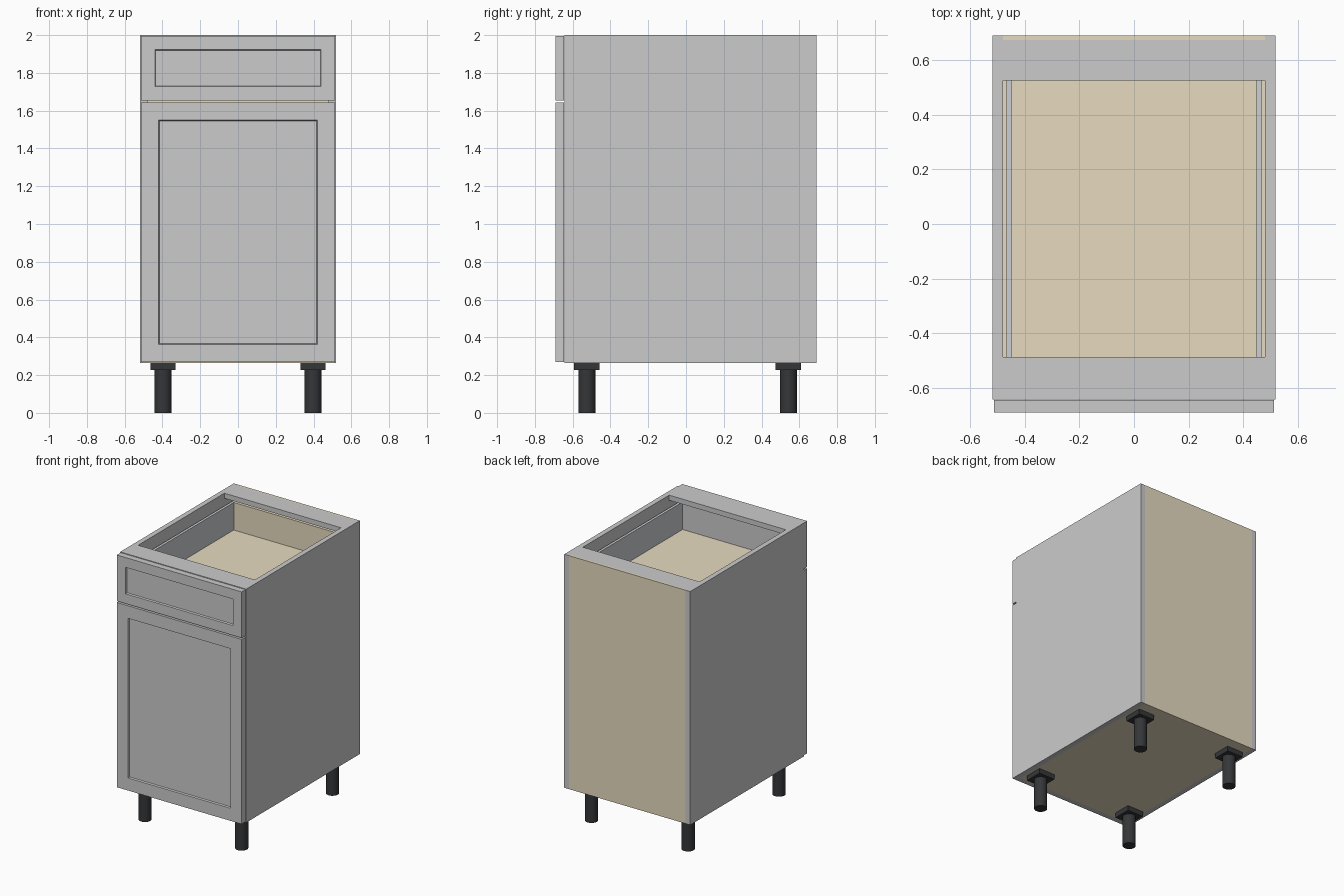
import bpy, bmesh

if "Cube" in bpy.data.objects:
    bpy.data.objects.remove(bpy.data.objects["Cube"])


def material(name, rgb):
    m = bpy.data.materials.new(name)
    m.diffuse_color = (*rgb, 1)
    m.use_nodes = True
    m.node_tree.nodes["Principled BSDF"].inputs["Base Color"].default_value = m.diffuse_color
    return m


WOOD = material("plywood", (0.80, 0.71, 0.53))
BLACK = material("black_plastic", (0.035, 0.037, 0.04))
METAL = material("drawer_metal", (0.60, 0.63, 0.66))


def finish(bm, name, mat):
    me = bpy.data.meshes.new(name)
    bm.to_mesh(me)
    bm.free()
    ob = bpy.data.objects.new(name, me)
    bpy.context.collection.objects.link(ob)
    if mat:
        me.materials.append(mat)
    return ob


def box_mesh(x0, x1, y0, y1, z0, z1):
    bm = bmesh.new()
    bmesh.ops.create_cube(bm, size=1)
    for v in bm.verts:
        v.co.x = x1 if v.co.x > 0 else x0
        v.co.y = y1 if v.co.y > 0 else y0
        v.co.z = z1 if v.co.z > 0 else z0
    bm.normal_update()
    return bm


def box(name, *bounds, mat=None):
    return finish(box_mesh(*bounds), name, mat)


def shaker_front(name, z0, z1, frame):
    """Slab with a framed, recessed centre panel on its front face."""
    bm = box_mesh(-0.513, 0.513, -0.69, -0.645, z0, z1)
    face = [f for f in bm.faces if f.normal.y < -0.9]
    bmesh.ops.inset_region(bm, faces=face, thickness=frame)
    bmesh.ops.inset_region(bm, faces=face, thickness=0.006, depth=-0.012)
    return finish(bm, name, None)


# Carcass
for side, s in (("left", -1), ("right", 1)):
    xs = sorted((s * 0.48, s * 0.518))
    box(side + "_side_panel", *xs, -0.643, 0.69, 0.265, 2.0)
box("bottom_panel", -0.48, 0.48, -0.643, 0.675, 0.265, 0.303, mat=WOOD)
box("back_panel", -0.48, 0.48, 0.675, 0.69, 0.265, 2.0, mat=WOOD)
box("front_top_rail", -0.48, 0.48, -0.643, -0.487, 1.962, 2.0)
box("back_top_rail", -0.48, 0.48, 0.525, 0.675, 1.962, 2.0)

# Door and drawer fronts
shaker_front("door", 0.27, 1.643, 0.132)
shaker_front("drawer_front", 1.654, 1.996, 0.103)

# Drawer box
for side, s in (("left", -1), ("right", 1)):
    xs = sorted((s * 0.448, s * 0.467))
    box(side + "_drawer_side", *xs, -0.64, 0.61, 1.685, 1.915, mat=METAL)
box("drawer_bottom", -0.448, 0.448, -0.64, 0.61, 1.69, 1.71, mat=WOOD)
box("drawer_inner_front", -0.448, 0.448, -0.64, -0.60, 1.71, 1.915)
box("drawer_back", -0.448, 0.448, 0.59, 0.61, 1.71, 1.915, mat=WOOD)

# Legs with square mounting plates
for side, x in (("left", -0.397), ("right", 0.397)):
    for end, y in (("front", -0.525), ("back", 0.542)):
        box(f"{end}_{side}_leg_plate", x - 0.067, x + 0.067, y - 0.067, y + 0.067,
            0.228, 0.265, mat=BLACK)
        bpy.ops.mesh.primitive_cylinder_add(vertices=32, radius=0.045, depth=0.23,
                                            location=(x, y, 0.115))
        leg = bpy.context.object
        leg.name = f"{end}_{side}_leg"
        leg.data.materials.append(BLACK)
        bpy.ops.object.shade_smooth_by_angle()
